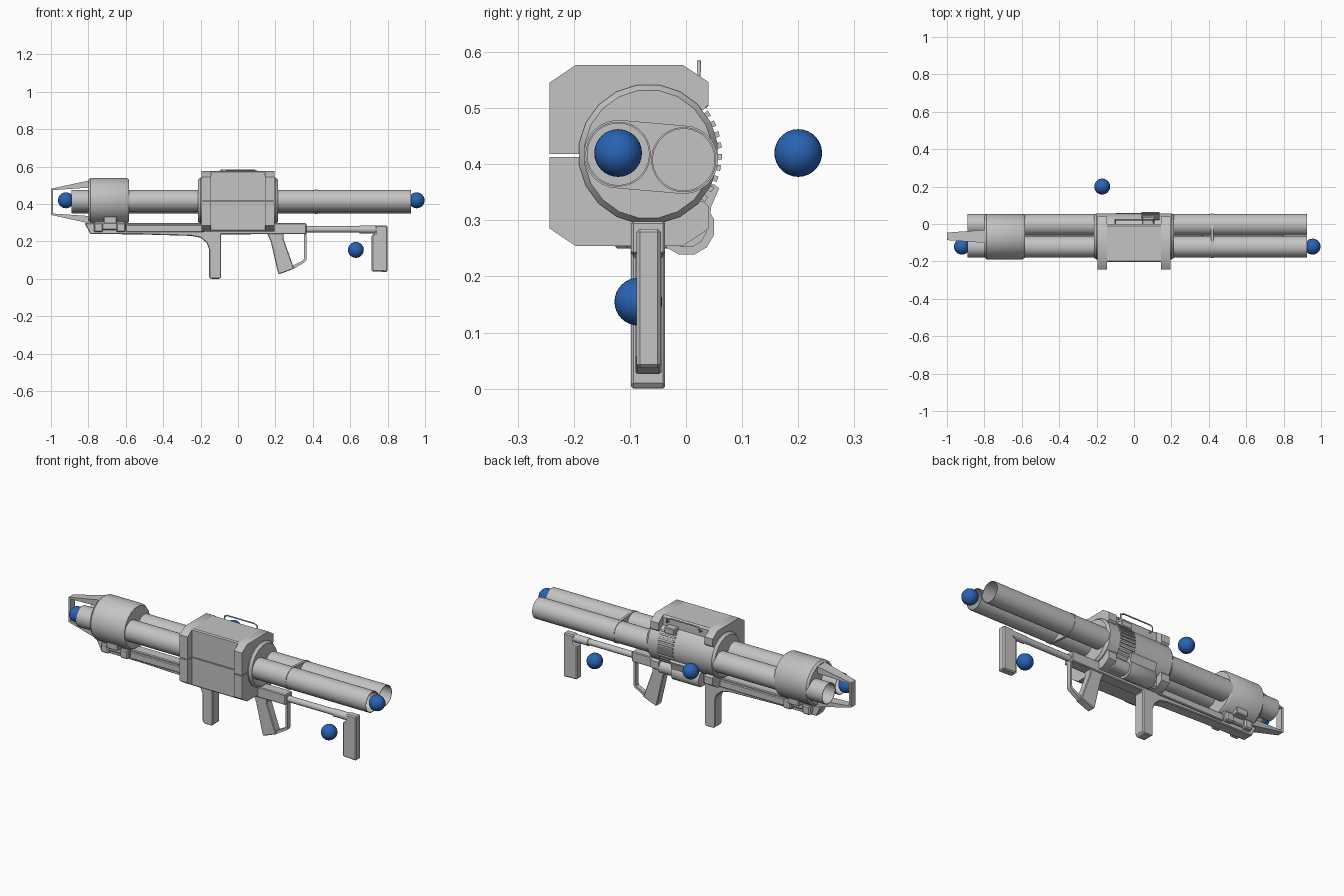
import bpy, bmesh, math
from mathutils import Vector

if "Cube" in bpy.data.objects:
    bpy.data.objects.remove(bpy.data.objects["Cube"])

CY, CZ = -0.067, 0.418   # axis of the main housing


def material(name, col):
    m = bpy.data.materials.new(name)
    m.diffuse_color = (*col, 1)
    m.use_nodes = True
    m.node_tree.nodes["Principled BSDF"].inputs["Base Color"].default_value = m.diffuse_color
    return m


GREY = material("grey metal", (0.55, 0.55, 0.55))
BLUE = material("blue", (0.022, 0.125, 0.46))


def finish(name, bm, mat=GREY, bevel=0, angle=35):
    bmesh.ops.recalc_face_normals(bm, faces=bm.faces)
    me = bpy.data.meshes.new(name)
    bm.to_mesh(me)
    bm.free()
    me.materials.append(mat)
    ob = bpy.data.objects.new(name, me)
    bpy.context.collection.objects.link(ob)
    bpy.ops.object.select_all(action='DESELECT')
    ob.select_set(True)
    bpy.context.view_layer.objects.active = ob
    if bevel:
        b = ob.modifiers.new("bevel", 'BEVEL')
        b.width, b.segments = bevel, 1
        b.limit_method, b.angle_limit = 'ANGLE', math.radians(40)
    else:
        bpy.ops.object.shade_smooth_by_angle(angle=math.radians(angle))
    return ob


def prism(name, pts, axis, a, b, bevel=0):
    """Extrude a (y, z) profile along x, or an (x, z) profile along y."""
    bm = bmesh.new()
    place = (lambda p, t: (t, *p)) if axis == 'x' else (lambda p, t: (p[0], t, p[1]))
    lo, hi = ([bm.verts.new(place(p, t)) for p in pts] for t in (a, b))
    bm.faces.new(lo)
    bm.faces.new(hi)
    for i in range(len(pts)):
        j = (i + 1) % len(pts)
        bm.faces.new((lo[i], lo[j], hi[j], hi[i]))
    return finish(name, bm, bevel=bevel)


def box(name, x, y, z, bevel=0):
    return prism(name, [(y[0], z[0]), (y[1], z[0]), (y[1], z[1]), (y[0], z[1])], 'x', *x, bevel)


def lathe(name, prof, y, z, n=20, closed=False):
    """Spin (x, radius) pairs around an axis along x; closed joins last ring to first."""
    bm = bmesh.new()
    rings = [[bm.verts.new((x, y + r * math.cos(2 * math.pi * (i + .5) / n),
                            z + r * math.sin(2 * math.pi * (i + .5) / n))) for i in range(n)]
             for x, r in prof]
    pairs = list(zip(rings, rings[1:]))
    if closed:
        pairs.append((rings[-1], rings[0]))
    else:
        bm.faces.new(rings[0])
        bm.faces.new(rings[-1])
    for p, q in pairs:
        for i in range(n):
            j = (i + 1) % n
            bm.faces.new((p[i], p[j], q[j], q[i]))
    return finish(name, bm)


# twin open tubes and the clip joining them
TUBES = [("front_tube", -0.121, 0.418), ("back_tube", -0.004, 0.408)]
for name, y, z in TUBES:
    lathe(name, [(-.89, .058), (.925, .058), (.925, .055), (-.89, .055)], y, z, 32, True)
clip = []
for (_, y, z), start in zip(TUBES, (math.pi / 2, -math.pi / 2)):
    clip += [(y + .061 * math.cos(start + math.pi * k / 12),
              z + .061 * math.sin(start + math.pi * k / 12)) for k in range(13)]
prism("tube_clip", clip, 'x', .412, .426)

# muzzle housing and central drum
lathe("muzzle_housing", [(-.80, .113), (-.788, .123), (-.595, .123), (-.583, .115)], CY, CZ)
lathe("central_drum", [(-.214, .115), (-.2, .125), (.2, .125), (.214, .115)], CY, CZ)

# muzzle fork: two tapered prongs and an end bar
for name, s in (("upper_prong", 1), ("lower_prong", -1)):
    bm = bmesh.new()
    ends = []
    for x, w, z0, z1 in ((-1, .02, .062, .07), (-.78, .036, .077, .118)):
        ends.append([bm.verts.new((x, -.066 + sy * w, .412 + s * z))
                     for sy, z in ((-1, z0), (1, z0), (1, z1), (-1, z1))])
    a, b = ends
    bm.faces.new(a)
    bm.faces.new(b)
    for i in range(4):
        j = (i + 1) % 4
        bm.faces.new((a[i], a[j], b[j], b[i]))
    finish(name, bm)
box("fork_end_bar", (-1, -.988), (-.086, -.046), (.342, .482))

# receiver shell, upper and lower halves mirrored about the seam
for half, s in (("upper", 1), ("lower", -1)):
    mir = lambda pts: [(y, .4155 + s * dz) for y, dz in pts]
    clamp = mir([(-.243, .0025), (-.243, .13), (-.197, .161), (-.005, .161), (.04, .131),
                 (.04, .09), (.03, .081), (-.02, .081), (-.10, .0025)])
    for end, x0, x1 in (("rear", .145, .195), ("fore", -.195, -.145)):
        prism(f"{half}_{end}_clamp", clamp, 'x', x0, x1)
    panel = mir([(-.203, .0025), (-.203, .155), (-.197, .161), (-.01, .161),
                 (0, .152), (0, .08), (-.10, .0025)])
    prism(f"{half}_side_panel", panel, 'x', -.145, .145)

# cooling ribs on the open back of the drum
for k in range(10):
    a = math.radians(-38 + 9 * k)
    c, s = math.cos(a), math.sin(a)
    quad = [(CY + r * c - t * s, CZ + r * s + t * c)
            for r, t in ((.115, -.005), (.131, -.005), (.131, .005), (.115, .005))]
    prism(f"cooling_rib_{k}", quad, 'x', .04, .135)

# top latch and wire handle
box("top_latch", (.045, .11), (-.01, .04), (.50, .535), .004)
cu = bpy.data.curves.new("wire_handle", 'CURVE')
cu.dimensions, cu.bevel_depth, cu.bevel_resolution = '3D', .004, 1
sp = cu.splines.new('POLY')
wire = [(-.1, .0, .553), (-.1, .023, .555), (-.1, .023, .574), (-.085, .023, .582),
        (.085, .023, .582), (.105, .023, .574), (.105, .023, .555), (.105, .0, .553)]
sp.points.add(len(wire) - 1)
for p, co in zip(sp.points, wire):
    p.co = (*co, 1)
handle = bpy.data.objects.new("wire_handle", cu)
cu.materials.append(GREY)
bpy.context.collection.objects.link(handle)

# small drum and flap under the back side
lathe("under_drum", [(-.11, .044), (-.10, .051), (.06, .051), (.06, .037), (.15, .037)],
      .001, .288, 12)
prism("under_flap", [(.02, .31), (.042, .30), (.045, .325), (.059, .357), (.049, .365), (.02, .35)],
      'x', -.1, .06)

# lower rail with fore grip
RY = (-.098, -.037)
prism("rail_and_fore_grip",
      [(-.82, .298), (-.79, .24), (-.53, .238), (-.25, .23), (-.20, .22), (-.167, .192),
       (-.155, .16), (-.155, .01), (-.145, 0), (-.098, 0), (-.09, .01), (-.09, .238),
       (.365, .24), (.365, .298)], 'y', *RY, bevel=.004)
box("rail_side_strip", (-.6, -.18), (-.108, -.027), (.25, .29), .004)
box("rail_saddle", (-.77, -.6), (-.115, -.02), (.262, .312), .006)
for s, side in ((-1, "front"), (1, "back")):
    ys = sorted((CY + s * .03, CY + s * .062))
    for x in (-.77, -.65):
        box(f"saddle_foot_{side}", (x, x + .048), ys, (.25, .30), .006)
    ys = sorted((CY + s * .03, CY + s * .085))
    box(f"saddle_clip_{side}", (-.718, -.648), ys, (.295, .357), .004)

# rear grip and trigger guard
prism("rear_grip", [(.155, .245), (.175, .20), (.215, .028), (.222, .025), (.30, .055),
                    (.243, .215), (.245, .245)], 'y', -.09, -.044, bevel=.005)
prism("trigger_guard", [(.365, .245), (.365, .10), (.358, .09), (.30, .055), (.292, .07),
                        (.35, .10), (.353, .11), (.353, .245)], 'y', -.08, -.054)

# stock
lathe("stock_rod", [(.34, .017), (.72, .017)], -.066, .265, 16)
lathe("stock_collar", [(.65, .021), (.79, .021)], -.066, .264, 16)
prism("stock_pad", [(.715, .04), (.80, .037), (.80, .285), (.735, .285), (.735, .243), (.715, .235)],
      'y', -.088, -.045, bevel=.006)

# loose blue balls
for k, co in enumerate([(-.92, -.121, .42), (.955, -.121, .42), (.63, -.085, .155), (-.17, .2, .42)]):
    bm = bmesh.new()
    bmesh.ops.create_uvsphere(bm, u_segments=32, v_segments=16, radius=.0425)
    bmesh.ops.translate(bm, verts=bm.verts, vec=Vector(co))
    finish(f"ball_{k}", bm, BLUE)
